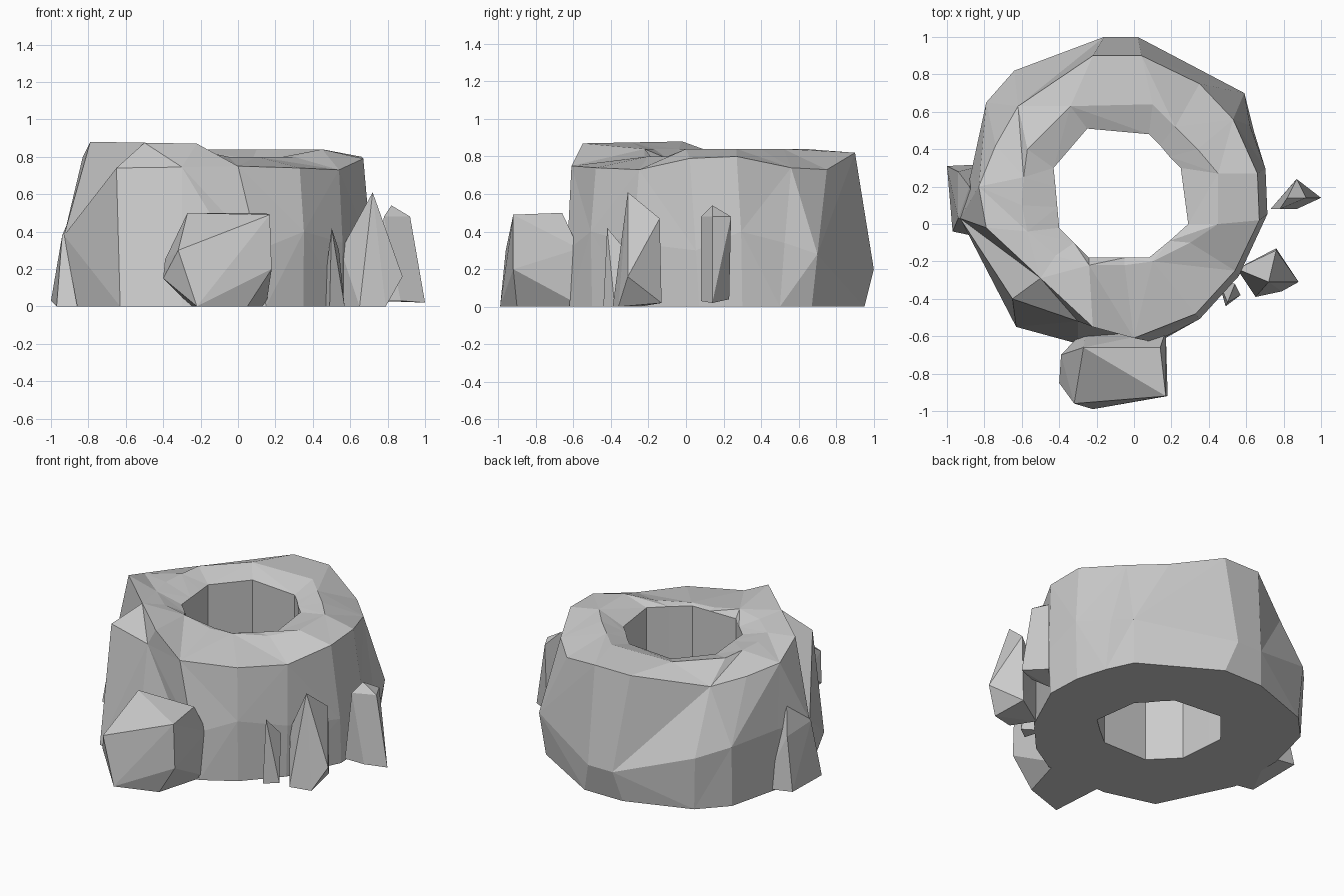
import bpy, bmesh
from math import radians
from mathutils import Vector

if "Cube" in bpy.data.objects:
    bpy.data.objects.remove(bpy.data.objects["Cube"])


def finish(bm, name):
    bmesh.ops.recalc_face_normals(bm, faces=bm.faces)
    me = bpy.data.meshes.new(name)
    bm.to_mesh(me)
    bm.free()
    ob = bpy.data.objects.new(name, me)
    bpy.context.collection.objects.link(ob)
    return ob


def at_height(outline, z):
    return [Vector((x, y, z)) for x, y in outline]


def closed_loft(name, rings):
    """Skin a stack of rings; the last ring joins back to the first."""
    bm = bmesh.new()
    loops = [[bm.verts.new(p) for p in ring] for ring in rings]
    n = len(loops[0])
    for k, low in enumerate(loops):
        high = loops[(k + 1) % len(loops)]
        for i in range(n):
            j = (i + 1) % n
            q = [low[i], low[j], high[j], high[i]]
            # alternate the diagonals for a chipped stone look
            if (i + k) % 2:
                q = q[1:] + q[:1]
            bm.faces.new((q[0], q[1], q[2]))
            bm.faces.new((q[0], q[2], q[3]))
    return finish(bm, name)


def rock(name, points):
    """Convex chunk of stone around a few corner points."""
    bm = bmesh.new()
    for p in points:
        bm.verts.new(p)
    bmesh.ops.convex_hull(bm, input=bm.verts)
    loose = [v for v in bm.verts if not v.link_faces]
    bmesh.ops.delete(bm, geom=loose, context='VERTS')
    bmesh.ops.dissolve_limit(bm, angle_limit=radians(2), verts=bm.verts, edges=bm.edges)
    return finish(bm, name)


# Outlines of the hollow stone ring, counter-clockwise from the right
base = at_height([
    (.71, .07), (.70, .30), (.64, .50), (.56, .67), (.08, .95), (-.20, .95),
    (-.62, .80), (-.78, .63), (-.86, .30), (-.86, -.08), (-.63, -.55),
    (-.30, -.64), (.15, -.62), (.35, -.50), (.55, -.28)], 0)
rim = [Vector(p) for p in [
    (.67, .02, .79), (.66, .27, .80), (.53, .56, .74), (.35, .75, .73),
    (.04, .90, .82), (-.22, .90, .82), (-.62, .63, .75), (-.74, .42, .77),
    (-.83, .20, .80), (-.79, -.02, .88), (-.50, -.29, .875), (-.22, -.55, .87),
    (0, -.61, .75), (.33, -.48, .74), (.54, -.25, .73)]]
lip = at_height([
    (.45, 0), (.45, .27), (.34, .40), (.22, .52), (.10, .64), (-.34, .63),
    (-.57, .40), (-.59, .25), (-.60, .10), (-.57, -.04), (-.42, -.17),
    (-.24, -.22), (-.05, -.22), (.10, -.20), (.30, -.10)], .84)
for p in lip[-3:]:
    p.z = .80
hole = [
    (.29, 0), (.25, .30), (.19, .36), (.14, .42), (.08, .48), (-.25, .51),
    (-.43, .30), (-.42, .20), (-.41, .09), (-.40, -.02), (-.32, -.10),
    (-.24, -.18), (-.05, -.18), (.08, -.18), (.19, -.09)]

# Slightly swollen belly between base and rim
centre = Vector((-.07, .16, 0))
belly = []
for i, (b, r) in enumerate(zip(base, rim)):
    p = centre + (b.lerp(r, .3) - centre) * 1.02
    p.z = (.30, .40, .34)[i % 3]
    belly.append(p)
# Chipped spots: back bulge, left bulge and the bevel at the front left
chips = {3: (.59, .70, .28), 4: (.02, 1, .20), 5: (-.16, 1, .20), 6: (-.64, .82, .35),
         7: (-.79, .65, .40), 8: (-.87, .28, .40), 9: (-.93, .03, .38),
         10: (-.65, -.40, .74), 11: (-.30, -.52, .745)}
for i, p in chips.items():
    belly[i] = Vector(p)

closed_loft("stone_ring", [base, belly, rim, lip,
                           at_height(hole, .79), at_height(hole, 0)])

# Boulder at the front
rock("front_boulder", [
    (-.27, -.66, .50), (.14, -.66, .50), (.17, -.92, .49), (-.30, -.90, .34),
    (-.32, -.96, .30), (.18, -.92, .20), (.05, -.90, 0), (-.22, -.99, 0),
    (-.40, -.85, .15), (-.39, -.70, .25), (-.25, -.55, 0), (.15, -.55, 0),
    (.17, -.57, .31)])

# Slab leaning on the left side
rock("left_slab", [
    (-1, .31, .03), (-.97, -.04, 0), (-.94, .28, .37), (-.94, .03, .38),
    (-.88, .20, .52), (-.78, .32, 0), (-.78, -.08, 0), (-.80, .02, .50)])

# Standing shards on the right side
rock("right_shard", [
    (.72, -.31, .61), (.76, -.14, .47), (.55, -.24, .30), (.88, -.31, .16),
    (.65, -.39, 0), (.79, -.36, 0), (.76, -.13, .02), (.56, -.25, 0)])
rock("outer_shard", [
    (.82, .14, .54), (.92, .14, .48), (.87, .24, .48), (.78, .08, .48),
    (1, .14, .02), (.86, .23, .04), (.87, .08, .03), (.73, .08, .03)])
rock("small_sliver", [
    (.50, -.42, .42), (.54, -.32, .30), (.49, -.44, 0), (.57, -.38, 0),
    (.45, -.30, 0)])
